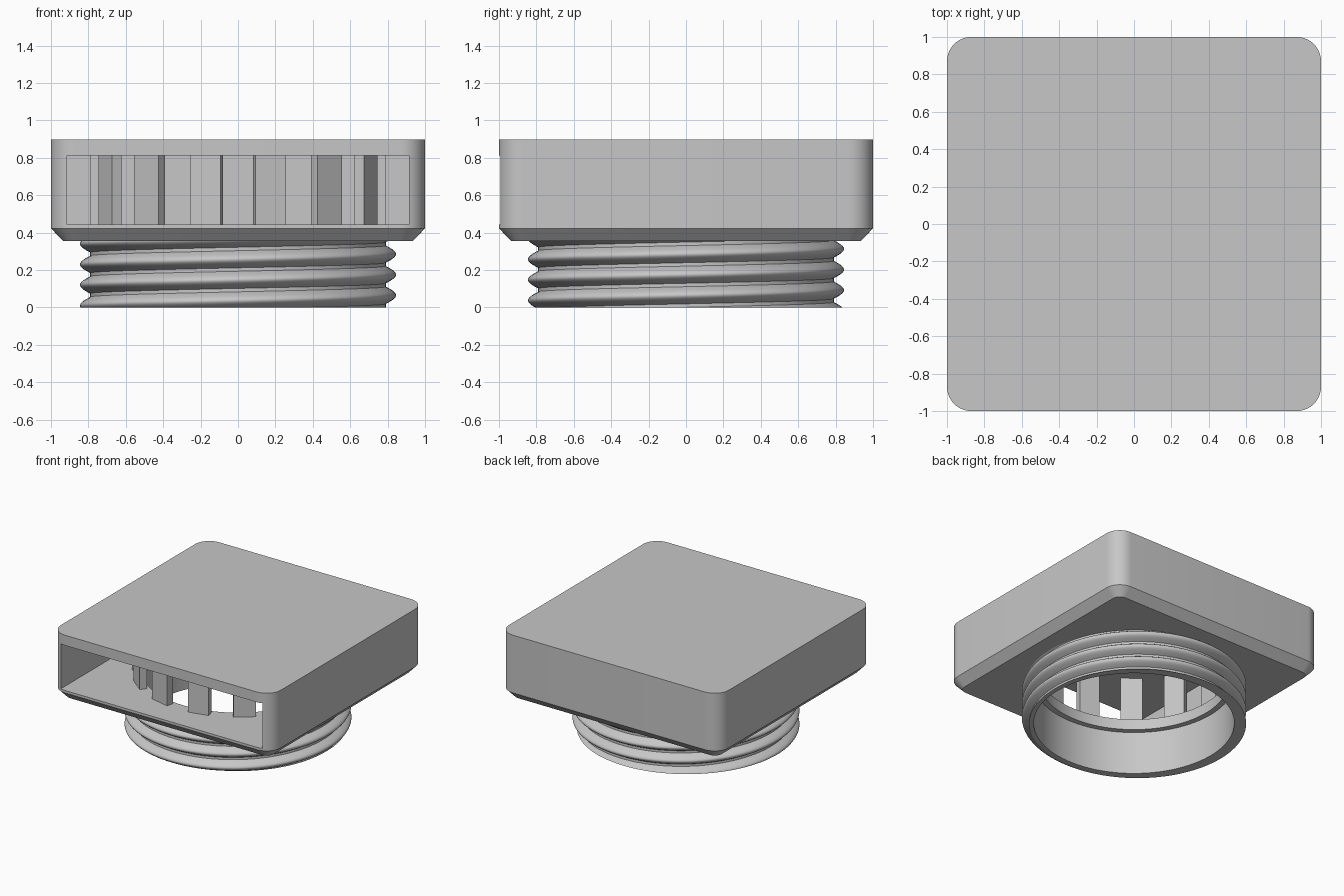
import bpy, bmesh
from math import sin, cos, pi, radians
from mathutils import Matrix

cube = bpy.data.objects.get("Cube")
if cube:
    bpy.data.objects.remove(cube, do_unlink=True)

grey = bpy.data.materials.new("light_grey")
grey.use_nodes = True
grey.diffuse_color = (0.57, 0.57, 0.57, 1)
grey.node_tree.nodes["Principled BSDF"].inputs["Base Color"].default_value = grey.diffuse_color


def make(name, bm):
    """Turn a bmesh into a named grey object."""
    bmesh.ops.recalc_face_normals(bm, faces=bm.faces[:])
    mesh = bpy.data.meshes.new(name)
    bm.to_mesh(mesh)
    bm.free()
    mesh.materials.append(grey)
    obj = bpy.data.objects.new(name, mesh)
    bpy.context.collection.objects.link(obj)
    return obj


def smooth(obj):
    obj.data.shade_smooth()
    obj.data.set_sharp_from_angle(angle=radians(32))


def add_box(bm, size, centre, turn=0.0):
    m = Matrix.Rotation(turn, 4, 'Z') @ Matrix.Translation(centre) @ Matrix.Diagonal((*size, 1))
    bmesh.ops.create_cube(bm, size=1, matrix=m)


# Housing: rounded square shell with a chamfered lower edge
def rounded_loop(bm, z, radius, centre=0.87, steps=10):
    loop = []
    for q in range(4):
        mid = pi / 4 + q * pi / 2
        cx = centre if cos(mid) > 0 else -centre
        cy = centre if sin(mid) > 0 else -centre
        for i in range(steps + 1):
            a = (q + i / steps) * pi / 2
            loop.append(bm.verts.new((cx + radius * cos(a), cy + radius * sin(a), z)))
    return loop


bm = bmesh.new()
loops = [rounded_loop(bm, z, r) for z, r in ((0.355, 0.065), (0.423, 0.13), (0.897, 0.13))]
for low, high in zip(loops, loops[1:]):
    for i in range(len(low)):
        n = (i + 1) % len(low)
        bm.faces.new((low[i], low[n], high[n], high[i]))
bm.faces.new(loops[0])
bm.faces.new(loops[-1])
housing = make("housing", bm)

# Cutters: chamber open at the front, and round hole in the floor
FLOOR, CEILING = 0.443, 0.813
bm = bmesh.new()
add_box(bm, (1.83, 2.115, CEILING - FLOOR), (0, -0.1425, (FLOOR + CEILING) / 2))
chamber_cutter = make("chamber_cutter", bm)
bm = bmesh.new()
bmesh.ops.create_cone(bm, cap_ends=True, segments=96, radius1=0.71, radius2=0.71,
                      depth=0.4, matrix=Matrix.Translation((0, 0, 0.4)))
hole_cutter = make("hole_cutter", bm)

for cutter in (chamber_cutter, hole_cutter):
    cutter.hide_render = True
    mod = housing.modifiers.new(cutter.name, 'BOOLEAN')
    mod.operation = 'DIFFERENCE'
    mod.solver = 'EXACT'
    mod.object = cutter
graph = bpy.context.evaluated_depsgraph_get()
cut_mesh = bpy.data.meshes.new_from_object(housing.evaluated_get(graph))
housing.modifiers.clear()
housing.data = cut_mesh
for cutter in (chamber_cutter, hole_cutter):
    bpy.data.objects.remove(cutter, do_unlink=True)
smooth(housing)

# Grille: ring of upright bars around the hole
BARS = 14
bm = bmesh.new()
for k in range(BARS):
    add_box(bm, (0.057, 0.167, CEILING - FLOOR + 0.01),
            (0.759, 0, (FLOOR + CEILING) / 2), k * 2 * pi / BARS)
make("grille_bars", bm)

# Threaded neck: hollow tube with a right-handed rounded thread
COLS, STEPS, PITCH, CREST, TOP = 128, 24, 0.11, 0.065, 0.358


def thread_radius(u):
    d = abs(u - round(u)) * STEPS / 10
    return 0.79 + 0.055 * max(0.0, cos(pi / 2 * min(d, 1)))


bm = bmesh.new()
columns = []
for k in range(COLS + 1):
    turn = k / COLS
    section = [(0.755, TOP), (0.755, 0)]
    for j in range(-2 * STEPS, 3 * STEPS + 1):
        z = min(max(CREST + PITCH * (turn + j / STEPS), 0), TOP)
        section.append((thread_radius((z - CREST) / PITCH - turn), z))
    a = 2 * pi * turn
    columns.append([bm.verts.new((r * cos(a), r * sin(a), z)) for r, z in section])
for left, right in zip(columns, columns[1:]):
    for i in range(len(left) - 1):
        bm.faces.new((left[i], right[i], right[i + 1], left[i + 1]))
bmesh.ops.remove_doubles(bm, verts=bm.verts[:], dist=0.0001)
smooth(make("threaded_neck", bm))
